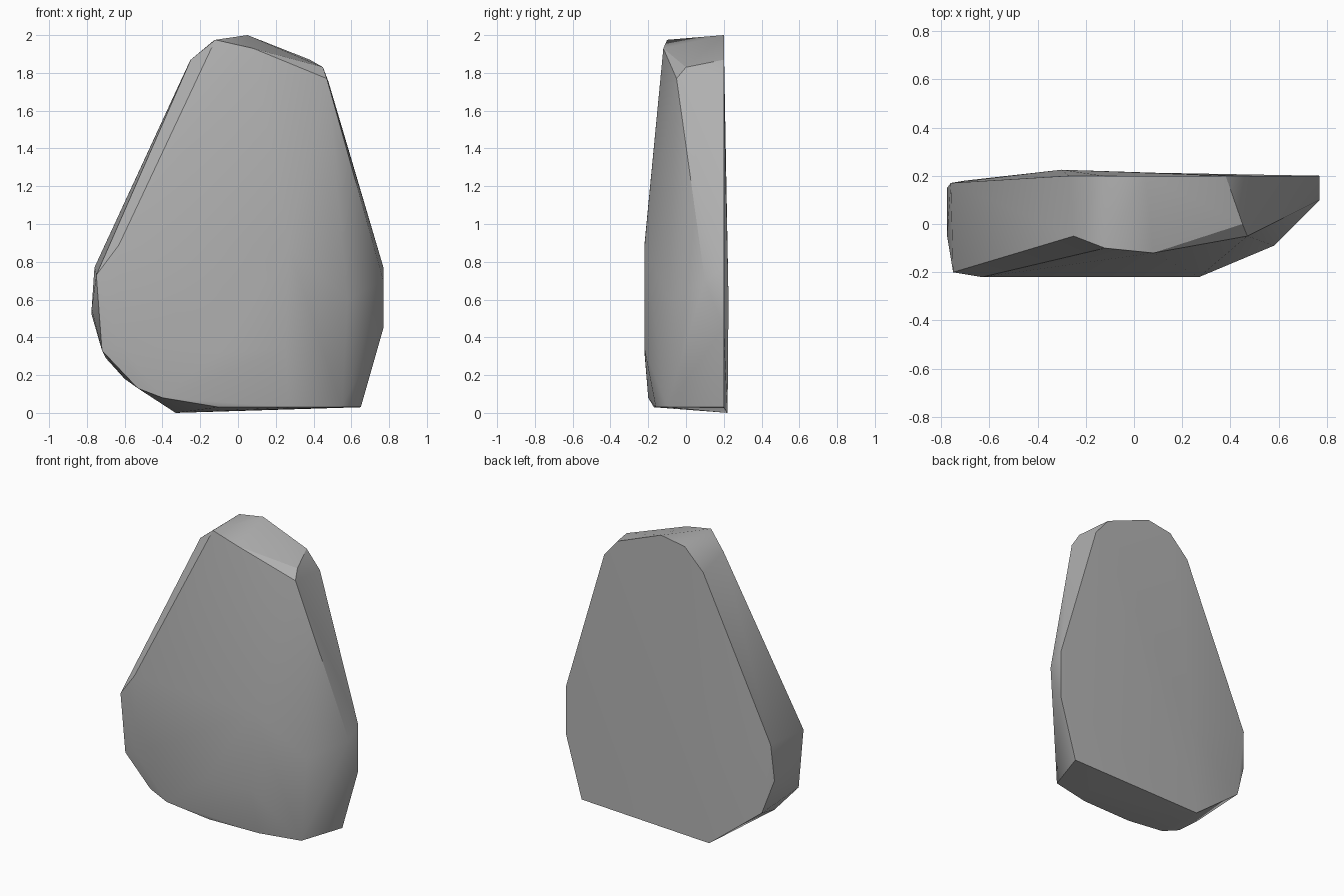
import bpy, bmesh, math

cube = bpy.data.objects.get("Cube")
if cube:
    bpy.data.objects.remove(cube, do_unlink=True)

# Rim around the nearly flat back
back_rim = [
    (0.05, 0.20, 2.00), (-0.13, 0.20, 1.97), (-0.27, 0.20, 1.83),
    (-0.76, 0.17, 0.77), (-0.775, 0.15, 0.52), (-0.70, 0.18, 0.29),
    (-0.33, 0.22, 0.00), (0.65, 0.20, 0.03), (0.77, 0.20, 0.45),
    (0.77, 0.20, 0.77), (0.48, 0.20, 1.75), (0.38, 0.20, 1.87),
    (-0.30, 0.225, 0.60),
]
# Chipped edge between the sides and the front
front_rim = [
    (-0.12, -0.10, 1.975), (-0.25, -0.05, 1.87), (-0.75, -0.20, 0.73),
    (-0.775, -0.05, 0.55), (-0.72, -0.19, 0.33), (-0.60, -0.10, 0.18),
    (-0.53, -0.19, 0.13), (-0.40, -0.20, 0.08), (-0.10, -0.17, 0.03),
    (0.27, -0.16, 0.03), (0.55, -0.10, 0.03), (0.77, 0.10, 0.70),
    (0.47, -0.05, 1.77), (0.45, 0.00, 1.83), (0.08, -0.12, 1.93),
]
# Broad front facet and its right shoulder
front_face = [
    (-0.18, -0.11, 1.85), (-0.63, -0.22, 0.89), (-0.62, -0.22, 0.36),
    (-0.10, -0.22, 0.32), (0.25, -0.22, 0.34), (0.27, -0.22, 0.88),
    (0.58, -0.09, 0.60),
]

# Stone body: the convex shell of all its corners
bm = bmesh.new()
for corner in back_rim + front_rim + front_face:
    bm.verts.new(corner)
hull = bmesh.ops.convex_hull(bm, input=bm.verts)
loose = [v for v in bm.verts if not v.link_faces]
bmesh.ops.delete(bm, geom=loose, context='VERTS')
bmesh.ops.dissolve_limit(bm, angle_limit=math.radians(1),
                         verts=bm.verts, edges=bm.edges)
bmesh.ops.recalc_face_normals(bm, faces=bm.faces)
mesh = bpy.data.meshes.new("stone")
bm.to_mesh(mesh)
bm.free()

# Plain grey stone
grey = bpy.data.materials.new("stone grey")
grey.use_nodes = True
colour = (0.45, 0.45, 0.45, 1)
grey.diffuse_color = colour
grey.node_tree.nodes["Principled BSDF"].inputs["Base Color"].default_value = colour
mesh.materials.append(grey)

stone = bpy.data.objects.new("stone", mesh)
bpy.context.collection.objects.link(stone)
bpy.context.view_layer.objects.active = stone
stone.select_set(True)
bpy.ops.object.shade_smooth_by_angle(angle=math.radians(30))
